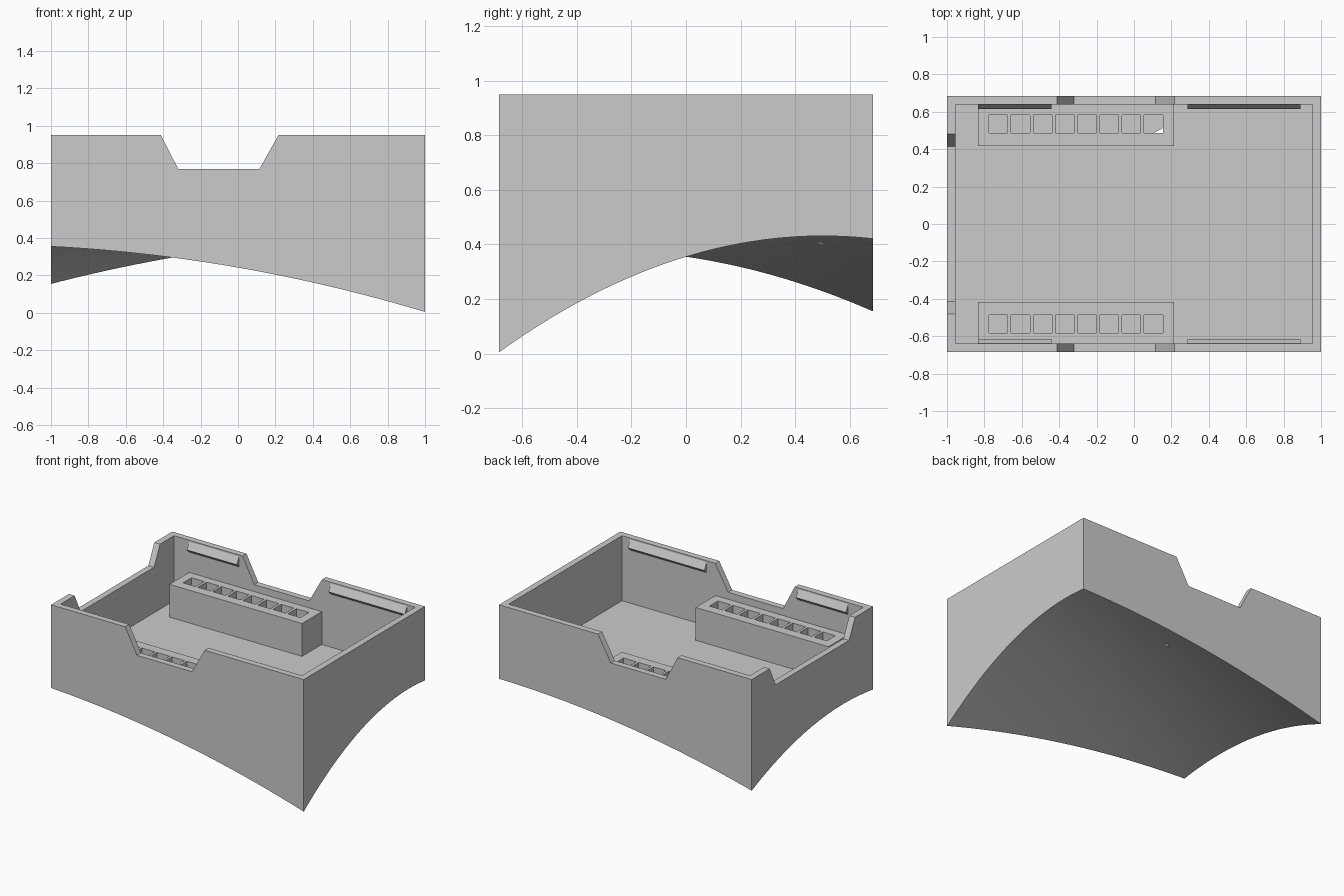
import bpy, bmesh, math
from mathutils import Vector

if "Cube" in bpy.data.objects:
    bpy.data.objects.remove(bpy.data.objects["Cube"], do_unlink=True)

HX, HY, TOP = 1.0, 0.685, 0.95      # outer half sizes and rim height
IX, IY, FLOOR = 0.955, 0.64, 0.485  # inner half sizes and floor height
BENCH_TOP, POCKET_FLOOR = 0.72, 0.404

grey = bpy.data.materials.new("plain grey")
grey.use_nodes = True
colour = (0.6, 0.6, 0.6, 1)
grey.diffuse_color = colour
grey.node_tree.nodes["Principled BSDF"].inputs["Base Color"].default_value = colour


def finish(name, bm):
    bmesh.ops.recalc_face_normals(bm, faces=bm.faces)
    mesh = bpy.data.meshes.new(name)
    bm.to_mesh(mesh)
    bm.free()
    mesh.materials.append(grey)
    obj = bpy.data.objects.new(name, mesh)
    bpy.context.collection.objects.link(obj)
    return obj


def add_prism(bm, points, offset):
    """Extrude a flat outline along an offset."""
    face = bm.faces.new([bm.verts.new(p) for p in points])
    ext = bmesh.ops.extrude_face_region(bm, geom=[face], use_keep_orig=True)
    verts = [g for g in ext["geom"] if isinstance(g, bmesh.types.BMVert)]
    bmesh.ops.translate(bm, verts=verts, vec=Vector(offset))


def add_box(bm, x0, x1, y0, y1, z0, z1):
    add_prism(bm, [(x0, y0, z0), (x1, y0, z0), (x1, y1, z0), (x0, y1, z0)],
              (0, 0, z1 - z0))


def underside(x, y):
    """Twisted shallow dome that hollows the underside."""
    u, v = x / HX, y / HY
    corners = 0.234 - 0.021 * u + 0.054 * v + 0.154 * u * v
    return corners + 0.062 * (1 - u * u) + (0.121 + 0.021 * u) * (1 - v * v)


# Solid block with the domed underside
bm = bmesh.new()
bmesh.ops.create_grid(bm, x_segments=40, y_segments=28, size=1)
for v in bm.verts:
    x, y = v.co.x * HX, v.co.y * HY
    v.co = (x, y, underside(x, y))
rim = [e for e in bm.edges if e.is_boundary]
ext = bmesh.ops.extrude_edge_only(bm, edges=rim)["geom"]
for g in ext:
    if isinstance(g, bmesh.types.BMVert):
        g.co.z = TOP
bmesh.ops.contextual_create(bm, geom=[g for g in ext if isinstance(g, bmesh.types.BMEdge)])
tray = finish("tray", bm)

# Inner cavity
bm = bmesh.new()
add_box(bm, -IX, IX, -IY, IY, FLOOR, 1.2)
cavity = finish("cavity_cutter", bm)

# Tapered notch through the front and back walls
bm = bmesh.new()
add_prism(bm, [(-0.5, -1, 1.12), (-0.32, -1, 0.77), (0.115, -1, 0.77), (0.312, -1, 1.12)],
          (0, 2, 0))
long_notch = finish("long_wall_notch_cutter", bm)

# Wide notch in the right wall
bm = bmesh.new()
add_prism(bm, [(-1.1, -0.55, 1.09), (-1.1, -0.415, 0.81), (-1.1, 0.415, 0.81), (-1.1, 0.55, 1.09)],
          (0.3, 0, 0))
side_notch = finish("side_wall_notch_cutter", bm)

# Benches, snap ridges and pockets, mirrored front to back
benches, ridges, pockets = bmesh.new(), bmesh.new(), bmesh.new()
for s in (-1, 1):
    add_box(benches, -0.835, 0.215, *sorted((s * 0.417, s * 0.66)), FLOOR - 0.02, BENCH_TOP)
    for x0, x1 in ((-0.835, -0.44), (0.285, 0.89)):
        outline = [(0.655, 0.94), (0.64, 0.94), (0.615, 0.89), (0.64, 0.865), (0.655, 0.865)]
        add_prism(ridges, [(x0, s * y, z) for y, z in outline], (x1 - x0, 0, 0))
    for i in range(8):
        x = -0.775 + i * 0.1184
        add_box(pockets, x, x + 0.1, *sorted((s * 0.486, s * 0.582)), POCKET_FLOOR, 1)
benches = finish("benches", benches)
ridges = finish("snap_ridges", ridges)
pockets = finish("pocket_cutters", pockets)

# Combine everything into one solid
bpy.ops.object.select_all(action='DESELECT')
tray.select_set(True)
bpy.context.view_layer.objects.active = tray
steps = ((cavity, 'DIFFERENCE'), (long_notch, 'DIFFERENCE'), (side_notch, 'DIFFERENCE'),
         (benches, 'UNION'), (ridges, 'UNION'), (pockets, 'DIFFERENCE'))
for helper, operation in steps:
    helper.hide_render = True
    mod = tray.modifiers.new(helper.name, 'BOOLEAN')
    mod.operation = operation
    mod.solver = 'EXACT'
    mod.object = helper
    bpy.ops.object.modifier_apply(modifier=mod.name)
    bpy.data.objects.remove(helper, do_unlink=True)

bpy.ops.object.shade_smooth_by_angle(angle=math.radians(15))
